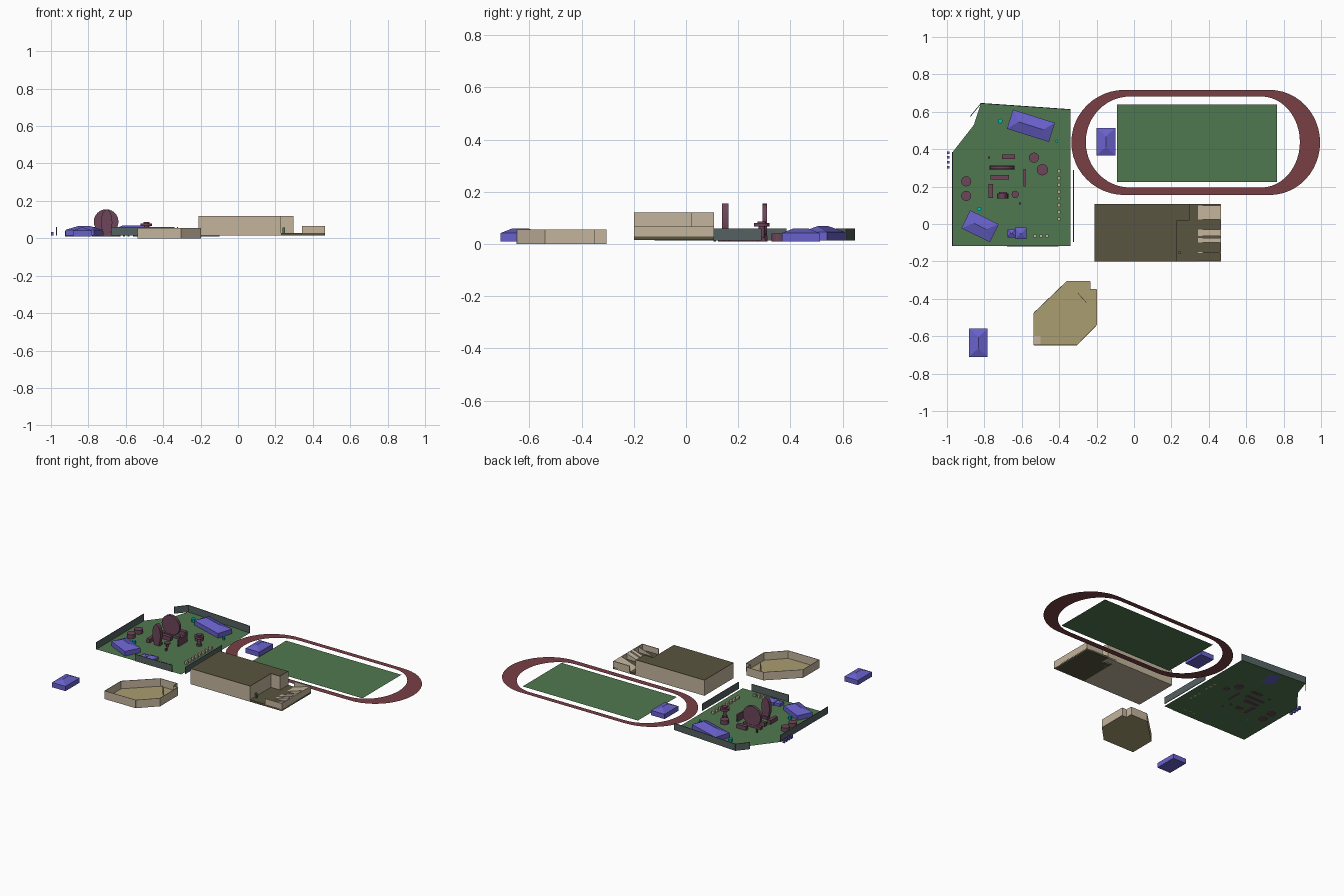
import bpy, bmesh, math
from mathutils import Vector

if "Cube" in bpy.data.objects:
    bpy.data.objects.remove(bpy.data.objects["Cube"])


def mat(name, c):
    m = bpy.data.materials.new(name)
    m.diffuse_color = (*c, 1)
    m.use_nodes = True
    m.node_tree.nodes["Principled BSDF"].inputs["Base Color"].default_value = m.diffuse_color
    return m


GREEN = mat("grass", (0.08, 0.19, 0.08))
RED = mat("track_red", (0.19, 0.05, 0.06))
BLUE = mat("tent_blue", (0.14, 0.12, 0.6))
MAROON = mat("ride_maroon", (0.15, 0.06, 0.1))
BEIGE = mat("beige", (0.55, 0.46, 0.34))
TAN = mat("tan", (0.4, 0.34, 0.16))
OLIVE = mat("roof_olive", (0.1, 0.09, 0.05))
SLATE = mat("fence_slate", (0.09, 0.12, 0.12))
CYAN = mat("cyan", (0.0, 0.5, 0.5))


def finish(name, bm, m):
    bmesh.ops.recalc_face_normals(bm, faces=bm.faces)
    me = bpy.data.meshes.new(name)
    bm.to_mesh(me)
    bm.free()
    ob = bpy.data.objects.new(name, me)
    ob.data.materials.append(m)
    bpy.context.collection.objects.link(ob)
    return ob


def prism(name, pts, z0, z1, m):
    """Polygon outline extruded up; flat sheet when z1 == z0."""
    bm = bmesh.new()
    f = bm.faces.new([bm.verts.new((x, y, z0)) for x, y in pts])
    if z1 > z0:
        r = bmesh.ops.extrude_face_region(bm, geom=[f])
        bmesh.ops.translate(bm, vec=(0, 0, z1 - z0),
                            verts=[v for v in r["geom"] if isinstance(v, bmesh.types.BMVert)])
        return finish(name, bm, m)
    if f.normal.z < 0 or f.calc_area() and (f.normal_update() or f.normal.z < 0):
        f.normal_flip()
    me = bpy.data.meshes.new(name)
    bm.to_mesh(me)
    bm.free()
    ob = bpy.data.objects.new(name, me)
    ob.data.materials.append(m)
    bpy.context.collection.objects.link(ob)
    return ob


def box(name, x0, x1, y0, y1, z0, z1, m):
    return prism(name, [(x0, y0), (x1, y0), (x1, y1), (x0, y1)], z0, z1, m)


def wall(name, a, b, z0, z1, m, t=0.004):
    a, b = Vector(a), Vector(b)
    d = (b - a).normalized()
    n = Vector((-d.y, d.x)) * t / 2
    return prism(name, [a - n, b - n, b + n, a + n], z0, z1, m)


def disc(name, x, y, r, z0, z1, m=MAROON, n=16):
    pts = [(x + r * math.cos(2 * math.pi * i / n), y + r * math.sin(2 * math.pi * i / n)) for i in range(n)]
    return prism(name, pts, z0, z1, m)


def wheel(name, x, y, z, rx, rz, t, m=MAROON, n=24):
    """Upright elliptical disc facing the front."""
    bm = bmesh.new()
    loops = [[bm.verts.new((x + rx * math.cos(2 * math.pi * i / n), yy, z + rz * math.sin(2 * math.pi * i / n)))
              for i in range(n)] for yy in (y - t / 2, y + t / 2)]
    for l in loops:
        bm.faces.new(l)
    for i in range(n):
        j = (i + 1) % n
        bm.faces.new((loops[0][i], loops[0][j], loops[1][j], loops[1][i]))
    return finish(name, bm, m)


def tent(name, cx, cy, L, W, ang, z0=0.01, eave=0.042, top=0.06):
    """Box with a hipped roof, long side along its own x."""
    a = math.radians(ang)
    bm = bmesh.new()

    def v(x, y, z):
        return bm.verts.new((cx + x * math.cos(a) - y * math.sin(a), cy + x * math.sin(a) + y * math.cos(a), z))
    c = [(-L / 2, -W / 2), (L / 2, -W / 2), (L / 2, W / 2), (-L / 2, W / 2)]
    lo = [v(x, y, z0) for x, y in c]
    hi = [v(x, y, eave) for x, y in c]
    k = L / 2 - W * 0.45
    r0, r1 = v(-k, 0, top), v(k, 0, top)
    bm.faces.new(lo)
    for i in range(4):
        j = (i + 1) % 4
        bm.faces.new((lo[i], lo[j], hi[j], hi[i]))
    for f in ((hi[0], hi[1], r1, r0), (hi[1], hi[2], r1), (hi[2], hi[3], r0, r1), (hi[3], hi[0], r0)):
        bm.faces.new(f)
    return finish(name, bm, BLUE)


# Park lawn and the fences round it
G = 0.014
prism("park_lawn", [(-.969, -.117), (-.339, -.117), (-.339, .612), (-.818, .647), (-.856, .53), (-.969, .385)], G, G, GREEN)
for i, (a, b) in enumerate([((-.818, .645), (-.34, .612)), ((-.818, .645), (-.875, .575)),
                            ((-.97, -.117), (-.97, .385)), ((-.68, -.118), (-.405, -.118)),
                            ((-.323, -.095), (-.323, .29))]):
    wall(f"park_fence_{i}", a, b, G, 0.06, SLATE)

# Running track: band between two stadium outlines with elliptical ends


def stadium(xl, xr, rl, rr, y0, y1, n=24):
    cy, ry = (y0 + y1) / 2, (y1 - y0) / 2
    arc = [math.pi * i / n - math.pi / 2 for i in range(n + 1)]
    return [(xr + rr * math.cos(t), cy + ry * math.sin(t)) for t in arc] + \
           [(xl - rl * math.cos(t), cy - ry * math.sin(t)) for t in arc]


bm = bmesh.new()
outer, inner = [[bm.verts.new((x, y, 0.02)) for x, y in s] for s in
                (stadium(-.05, .725, .285, .27, .155, .717), stadium(-.02, .68, .238, .207, .195, .682))]
for i in range(len(outer)):
    j = (i + 1) % len(outer)
    bm.faces.new((outer[i], outer[j], inner[j], inner[i]))
finish("running_track", bm, RED)
box("sports_field", -.09, .765, .225, .638, .019, .019, GREEN)

# Tents
tent("tent_track", -.15, .44, .145, .1, 90)
tent("tent_outlying", -.832, -.635, .15, .1, 90)
tent("tent_north", -.551, .525, .235, .107, -17.5, G, .045, .068)
tent("tent_south", -.823, -.012, .17, .107, -26, G, .045, .065)
tent("tent_small_a", -.655, -.05, .045, .042, 0, G, .032, .042)
tent("tent_small_b", -.605, -.05, .06, .06, 0, G, .032, .045)
for i, y in enumerate((.303, .33, .356, .381)):
    box(f"ticket_booth_{i}", -1, -.986, y - .007, y + .007, .014, .034, BLUE)

# Hall: tall block with an L-shaped step and an open low end
prism("hall_block", [(-.212, -.2), (.23, -.2), (.23, .02), (.297, .02), (.297, .108), (-.212, .108)], .015, .118, BEIGE)
prism("hall_roof", [(-.212, -.2), (.23, -.2), (.23, .02), (.297, .02), (.297, .108), (-.212, .108)], .118, .12, OLIVE)
box("hall_low_floor", .23, .465, -.2, .108, .015, .028, OLIVE)
box("hall_end_wall", .459, .465, -.2, .108, .015, .066, BEIGE)


def ramp(name, y0, y1, m):
    bm = bmesh.new()
    a, b = [[bm.verts.new((x, y, z)) for x, z in ((.342, .028), (.46, .028), (.46, .066))] for y in (y0, y1)]
    bm.faces.new(a)
    bm.faces.new(b)
    for i in range(3):
        j = (i + 1) % 3
        bm.faces.new((a[i], a[j], b[j], b[i]))
    finish(name, bm, m)


for i, (y0, y1) in enumerate([(.025, .098), (-.065, -.03), (-.1, -.075), (-.155, -.15)]):
    ramp(f"hall_ramp_{i}", y0, y1, BEIGE)
for i, (y0, y1) in enumerate([(-.2, -.195), (.102, .108)]):
    box(f"hall_side_wall_{i}", .342, .465, y0, y1, .015, .066, BEIGE)
box("hall_planter", .238, .25, -.16, -.148, .028, .058, GREEN)

# Open-topped arena
rim = [(-.36, -.307), (-.235, -.307), (-.235, -.35), (-.2, -.35), (-.2, -.54), (-.305, -.647), (-.535, -.647), (-.535, -.475)]
prism("arena_floor", rim, 0, .003, TAN)
for i in range(len(rim)):
    wall(f"arena_wall_{i}", rim[i], rim[(i + 1) % len(rim)], 0, .055, BEIGE, .003)
wall("arena_partition", (-.3, -.37), (-.255, -.42), .003, .05, BEIGE, .003)
box("arena_corner_step", -.535, -.5, -.645, -.6, .003, .006, BEIGE)

# Rides
wheel("big_wheel", -.705, .302, .089, .066, .066, .018)
wheel("tall_wheel", -.702, .15, .085, .03, .07, .025)
for i, (x0, x1, y0, y1, h) in enumerate([(-.705, -.635, .348, .372, .04), (-.78, -.77, .35, .36, .035),
                                         (-.767, -.668, .238, .262, .04), (-.777, -.755, .14, .215, .04),
                                         (-.772, -.64, .29, .312, .03), (-.59, -.58, .2, .295, .06),
                                         (-.722, -.68, .142, .172, .03), (-.615, -.605, .105, .115, .03)]):
    box(f"ride_block_{i}", x0, x1, y0, y1, G - .004, h, MAROON)
for i, (x, y) in enumerate([(-.535, .355), (-.897, .228), (-.897, .15)]):
    disc(f"round_ride_{i}", x, y, .027, .01, .04)
disc("tower_ride_base", -.49, .29, .018, .01, .025)
disc("tower_ride_stem", -.49, .29, .012, .025, .066)
disc("tower_ride_cap", -.49, .29, .03, .066, .08)
disc("tower_ride_top", -.49, .29, .016, .08, .087)
disc("carousel_stem", -.635, .158, .007, .01, .036)
disc("carousel_cap", -.635, .158, .02, .036, .044, n=8)

# Stalls and kiosks
for i in range(8):
    y = .282 - i * .0365
    box(f"stall_{i}", -.41, -.393, y - .009, y + .009, G, .032, BEIGE)
for i, x in enumerate((-.53, -.497, -.465)):
    box(f"front_stall_{i}", x - .008, x + .008, -.073, -.057, G, .032, BEIGE)
for i, (x, y, r) in enumerate([(-.715, .55, .013), (-.415, .443, .008), (-.828, .08, .012)]):
    disc(f"kiosk_{i}", x, y, r, G, .035, CYAN, 8)
